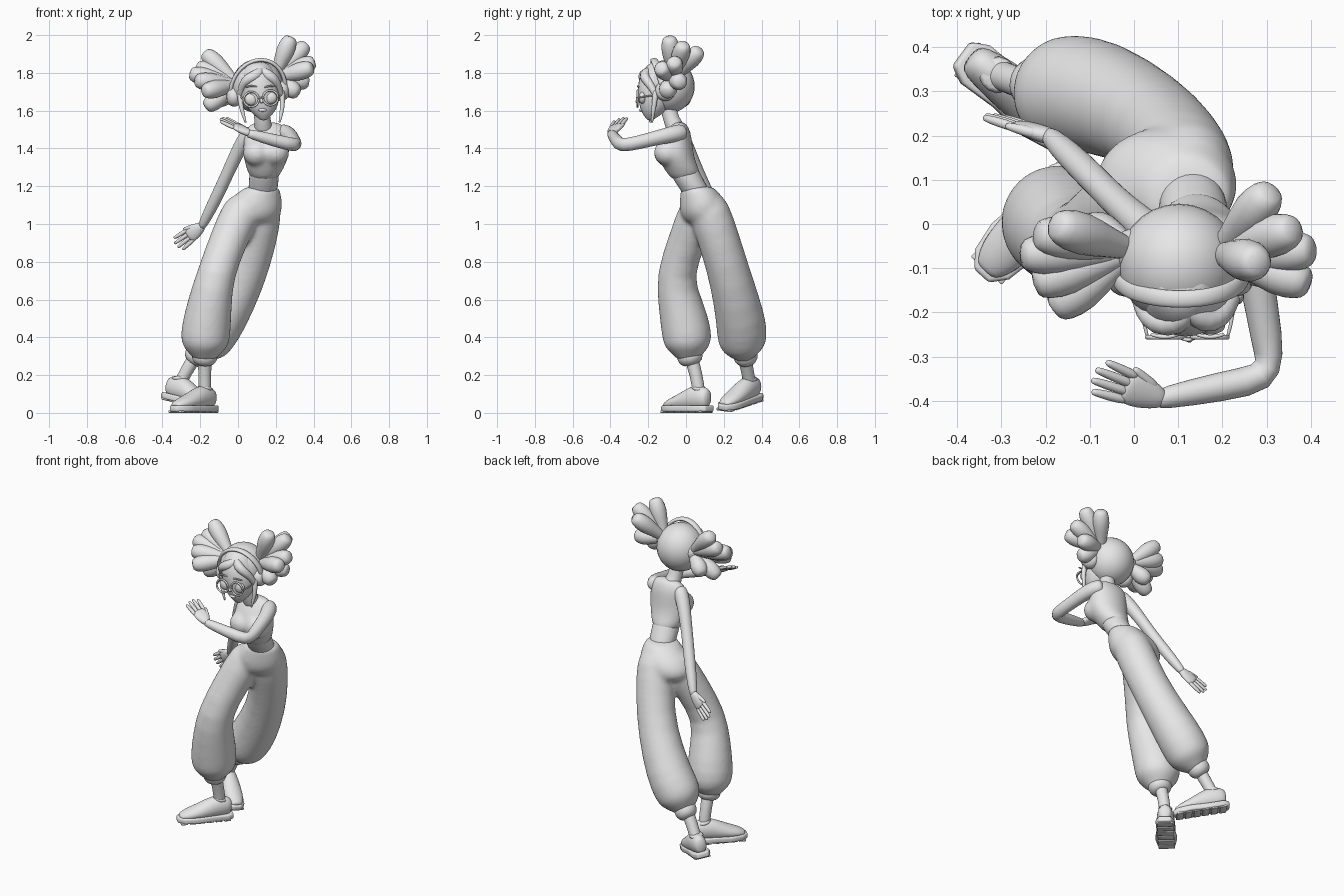
import bpy, bmesh, math
from mathutils import Vector, Matrix

cube = bpy.data.objects.get("Cube")
if cube:
    bpy.data.objects.remove(cube, do_unlink=True)

V = Vector
X, Y, Z = V((1, 0, 0)), V((0, 1, 0)), V((0, 0, 1))
GREY = (0.8, 0.8, 0.8, 1)
clay = bpy.data.materials.new("clay_grey")
clay.use_nodes = True
clay.diffuse_color = GREY
clay.node_tree.nodes["Principled BSDF"].inputs["Base Color"].default_value = GREY


def finish(name, bm, subdiv=0, bevel=0):
    """Turn a bmesh into a smooth shaded object."""
    bmesh.ops.recalc_face_normals(bm, faces=bm.faces[:])
    mesh = bpy.data.meshes.new(name)
    bm.to_mesh(mesh)
    bm.free()
    mesh.materials.append(clay)
    mesh.shade_smooth()
    ob = bpy.data.objects.new(name, mesh)
    bpy.context.collection.objects.link(ob)
    if bevel:
        mod = ob.modifiers.new("bevel", 'BEVEL')
        mod.width, mod.segments = bevel, 3
    if subdiv:
        mod = ob.modifiers.new("subdivision", 'SUBSURF')
        mod.levels = mod.render_levels = subdiv
    return ob


def loft(name, pts, ref=None, level=False, ends=True, sides=14):
    """Skin rings (x, y, z, radius[, second radius]) along a path."""
    cs = [V(p[:3]) for p in pts]
    rad = [(p[3], p[-1]) for p in pts]
    tan = [(Z if level else (cs[min(i + 1, len(cs) - 1)] - cs[max(i - 1, 0)]).normalized())
           for i in range(len(cs))]
    ref = V(ref) if ref else (X if level else (cs[-1] - cs[0]).orthogonal())
    if ends:
        for at, k, sign in ((0, 0, -1), (len(cs) + 1, -1, 1)):
            a, b = rad[k]
            cs.insert(at, cs[k] + tan[k] * sign * min(a, b) * 0.5)
            rad.insert(at, (a * 0.65, b * 0.65))
            tan.insert(at, tan[k])
    bm = bmesh.new()
    rings = []
    for c, t, (ra, rb) in zip(cs, tan, rad):
        a = (ref - t * ref.dot(t)).normalized()
        b = t.cross(a)
        angles = [2 * math.pi * i / sides for i in range(sides)]
        rings.append([bm.verts.new(c + a * ra * math.cos(q) + b * rb * math.sin(q)) for q in angles])
    for lo, hi in zip(rings, rings[1:]):
        for i in range(sides):
            j = (i + 1) % sides
            bm.faces.new((lo[i], lo[j], hi[j], hi[i]))
    bm.faces.new(rings[0])
    bm.faces.new(rings[-1])
    return finish(name, bm, subdiv=1)


def ball(name, loc, size):
    bm = bmesh.new()
    bmesh.ops.create_uvsphere(bm, u_segments=28, v_segments=18, radius=1)
    bm.transform(Matrix.Translation(loc) @ Matrix.Diagonal((*size, 1)))
    return finish(name, bm)


def fuse(name, parts, smoothing):
    """Blend overlapping parts into one continuous skin."""
    bpy.context.view_layer.update()
    graph = bpy.context.evaluated_depsgraph_get()
    bm = bmesh.new()
    for ob in parts:
        bm.from_mesh(ob.evaluated_get(graph).to_mesh())
    for ob in parts:
        bpy.data.objects.remove(ob, do_unlink=True)
    whole = finish(name, bm)
    mod = whole.modifiers.new("blend", 'REMESH')
    mod.mode, mod.voxel_size, mod.use_smooth_shade = 'VOXEL', 0.011, True
    mod = whole.modifiers.new("soften", 'SMOOTH')
    mod.factor, mod.iterations = 0.5, smoothing


# Torso, neck and midriff
fuse("cropped_top", [
    loft("top_body", [(.14, -.01, 1.27, .092, .094), (.145, -.035, 1.31, .108, .097),
                      (.15, -.058, 1.37, .13, .1), (.15, -.052, 1.44, .124, .088),
                      (.15, -.04, 1.49, .122, .066), (.15, -.035, 1.52, .1, .045)], level=True),
    ball("right_bust", (.1, -.098, 1.375), (.074, .072, .07)),
    ball("left_bust", (.198, -.098, 1.378), (.074, .072, .07))], 12)
loft("midriff", [(.13, .055, 1.17, .08, .08), (.137, .015, 1.23, .08, .081),
                 (.14, -.015, 1.29, .082, .083)], level=True)
loft("neck", [(.135, -.05, 1.5, .055), (.13, -.075, 1.54, .042), (.122, -.1, 1.64, .045)])

# Baggy trousers
fuse("trousers", [
    loft("hips", [(.062, .1, .99, .12, .095), (.065, .097, 1.04, .16, .126), (.075, .093, 1.08, .162, .13),
                  (.092, .086, 1.13, .144, .122), (.116, .07, 1.17, .11, .1),
                  (.13, .056, 1.205, .09, .09)], level=True, ends=False, sides=18),
    loft("right_leg", [(.025, .07, 1.08, .112), (-.05, .01, .92, .103), (-.12, -.063, .73, .102),
                       (-.15, -.03, .58, .122), (-.173, .006, .42, .139),
                       (-.175, .01, .35, .128), (-.175, .012, .305, .075)], ref=X),
    loft("left_leg", [(.125, .115, 1.09, .118), (.094, .18, .9, .113), (.03, .24, .7, .117),
                      (-.085, .292, .49, .136), (-.15, .297, .4, .138),
                      (-.18, .303, .35, .122), (-.2, .31, .315, .072)], ref=X)], 14)
loft("right_cuff", [(-.175, .015, .32, .07), (-.177, .025, .285, .072)], ref=X)
loft("left_cuff", [(-.205, .312, .32, .068), (-.23, .318, .29, .068)], ref=X)
loft("right_ankle", [(-.176, .025, .3, .04), (-.176, .055, .2, .033), (-.175, .07, .1, .036)], ref=X)
loft("left_ankle", [(-.225, .31, .3, .04), (-.275, .325, .22, .033), (-.325, .345, .12, .036)], ref=X)


# Shoes: chunky sole, rounded upper, collar and tread bars
def shoe(side, heel, heading, pitch, roll):
    place = (Matrix.Translation(heel) @ Matrix.Rotation(heading, 4, 'Z')
             @ Matrix.Rotation(pitch, 4, 'Y') @ Matrix.Rotation(roll, 4, 'X') @ Matrix.Scale(1.12, 4))
    outline = [(0, .03), (.035, .048), (.12, .046), (.2, .056), (.26, .046), (.292, .02)]
    outline += [(x, -w) for x, w in reversed(outline)]
    bm = bmesh.new()
    base = bm.faces.new([bm.verts.new((x, y, .006)) for x, y in outline])
    up = bmesh.ops.extrude_face_region(bm, geom=[base])["geom"]
    bmesh.ops.translate(bm, verts=[g for g in up if isinstance(g, bmesh.types.BMVert)], vec=(0, 0, .03))
    parts = [finish(side + "_sole", bm, bevel=.008)]
    parts.append(loft(side + "_shoe_upper", [
        (.025, 0, .07, .038, .052), (.08, 0, .074, .046, .062), (.13, 0, .064, .05, .052),
        (.19, 0, .05, .052, .037), (.24, 0, .042, .046, .028), (.272, 0, .036, .03, .016)], ref=Y))
    parts.append(loft(side + "_shoe_collar", [(.07, 0, .1, .042), (.062, 0, .13, .039)], ends=False))
    for i in range(6):
        bm = bmesh.new()
        bmesh.ops.create_cube(bm, size=1, matrix=Matrix.Translation((.035 + i * .045, 0, .006))
                              @ Matrix.Diagonal((.036, .084, .012, 1)))
        parts.append(finish(side + "_tread", bm, bevel=.003))
    for ob in parts:
        ob.matrix_world = place


shoe("right", (-.125, .125, 0), math.atan2(-.215, -.195), 0, 0)
shoe("left", (-.395, .385, .07), math.atan2(-.185, .24), .2, -.12)


# Arms and hands
def hand(side, wrist, toward, across):
    w, d = V(wrist), V(toward).normalized()
    a = V(across)
    a = (a - d * a.dot(d)).normalized()
    palm = [(.0, .024, .02), (.03, .036, .02), (.065, .042, .018), (.09, .04, .014)]
    loft(side + "_palm", [(*(w + d * s), wide, thin) for s, wide, thin in palm], ref=a)
    for i, reach in enumerate((.075, .09, .088, .075)):
        off = (1.5 - i) * .0205
        root = w + d * .085 + a * off
        tip = root + (d + a * off * 3).normalized() * reach
        loft(side + "_finger", [(*root, .012), (*root.lerp(tip, .5), .012), (*tip, .009)], sides=8)
    base = w + d * .03 + a * .022
    tip = base + d * .06 + a * .022
    loft(side + "_thumb", [(*base, .015), (*base.lerp(tip, .5), .013), (*tip, .009)], sides=8)


loft("right_arm", [(.065, -.035, 1.485, .043), (.03, -.012, 1.44, .042), (-.008, .022, 1.37, .037),
                   (-.05, .06, 1.28, .034), (-.095, .106, 1.18, .034), (-.147, .157, 1.075, .032),
                   (-.19, .198, .99, .024)])
loft("left_arm", [(.235, -.025, 1.485, .048), (.27, -.075, 1.475, .044), (.29, -.2, 1.445, .038),
                  (.307, -.3, 1.42, .036), (.3, -.348, 1.418, .037), (.2, -.367, 1.44, .035),
                  (.06, -.395, 1.478, .026)], ref=Z)
hand("right", (-.19, .198, .99), (-.77, .26, -.58), (-.6, 0, .77))
hand("left", (.06, -.395, 1.48), (-.84, .3, .44), (.45, .85, .2))

# Head, face and features
ball("hair_cap", (.102, -.09, 1.73), (.137, .136, .142))
loft("face", [(.135, -.188, 1.56, .026, .024), (.131, -.175, 1.585, .06, .06),
              (.126, -.162, 1.63, .09, .088), (.12, -.155, 1.69, .107, .104),
              (.112, -.15, 1.76, .107, .108), (.105, -.13, 1.82, .085, .095)], level=True)
loft("nose", [(.123, -.252, 1.67, .007), (.125, -.26, 1.645, .011)], sides=8)
ball("lips", (.129, -.238, 1.603), (.022, .01, .009))

# Round glasses with eyes behind them
for side, edge, x, z in (("right", -1, .07, 1.66), ("left", 1, .172, 1.668)):
    turns = [math.tau * i / 24 for i in range(25)]
    loft(side + "_rim", [(x + .04 * math.cos(q), -.256, z + .04 * math.sin(q), .006) for q in turns],
         ref=Y, ends=False, sides=8)
    ball(side + "_eye", (x, -.23, z), (.034, .02, .032))
    loft(side + "_temple", [(x + edge * .04, -.253, z, .005), (x + edge * .054, -.2, z + .01, .005),
                            (x + edge * .058, -.12, z + .02, .005)], sides=6)
    loft(side + "_eyebrow", [(x - .03, -.25, 1.724, .005), (x, -.258, 1.733, .006),
                             (x + .03, -.25, 1.727, .005)], sides=6)
loft("glasses_bridge", [(.107, -.258, 1.664, .005), (.122, -.264, 1.67, .005),
                        (.137, -.258, 1.668, .005)], sides=6)

# Fringe swept from a side parting, and loose strands
loft("right_fringe", [(.13, -.19, 1.815, .022), (.1, -.228, 1.79, .03), (.05, -.228, 1.768, .028),
                      (.02, -.195, 1.735, .022), (.01, -.165, 1.67, .015)])
loft("left_fringe", [(.12, -.19, 1.815, .022), (.16, -.225, 1.79, .03), (.195, -.213, 1.765, .026),
                     (.217, -.18, 1.725, .02), (.23, -.155, 1.67, .015)])
loft("right_strand", [(.008, -.17, 1.7, .016), (.014, -.185, 1.62, .013), (.04, -.19, 1.54, .006)])
loft("left_strand", [(.233, -.16, 1.7, .016), (.238, -.17, 1.62, .013), (.22, -.18, 1.54, .006)])

# Headphones: band arched over the head and two cups
arc = [math.pi * i / 16 for i in range(17)]
loft("headphone_band", [(.105 + .147 * math.cos(q), -.115 - .055 * math.sin(q),
                         1.7 + .02 * math.cos(q) + .168 * math.sin(q), .02, .011) for q in arc], ref=Y)
for side, sign in (("right", -1), ("left", 1)):
    z = 1.69 + sign * .015
    loft(side + "_ear_pad", [(.105 + sign * .115, -.11, z, .058), (.105 + sign * .14, -.11, z, .055)], ref=Y)
    loft(side + "_ear_cup", [(.105 + sign * .14, -.11, z, .042), (.105 + sign * .153, -.11, z, .036)],
         ref=Y, ends=False)

# Bunches of rounded hair lobes
bunches = {
    "left": ((.19, -.065, 1.77), [(.315, .08, 1.93), (.285, -.09, 2.0), (.37, -.01, 1.96),
                                  (.415, -.06, 1.865), (.405, -.14, 1.83), (.385, -.03, 1.75),
                                  (.33, -.11, 1.685)]),
    "right": ((0, -.06, 1.74), [(-.185, .0, 1.915), (-.23, -.02, 1.84), (-.265, -.07, 1.8),
                                (-.235, -.14, 1.76), (-.19, -.2, 1.7), (-.18, -.08, 1.61),
                                (-.12, .0, 1.635)]),
}
for side, (root, tips) in bunches.items():
    root = V(root)
    ball(side + "_bunch_root", root, (.05, .05, .05))
    for tip in tips:
        end = V(tip) - (V(tip) - root).normalized() * .03
        loft(side + "_hair_lobe", [(*root.lerp(end, s), r) for s, r in
                                   ((0, .024), (.35, .036), (.74, .056), (1, .045))], sides=10)
